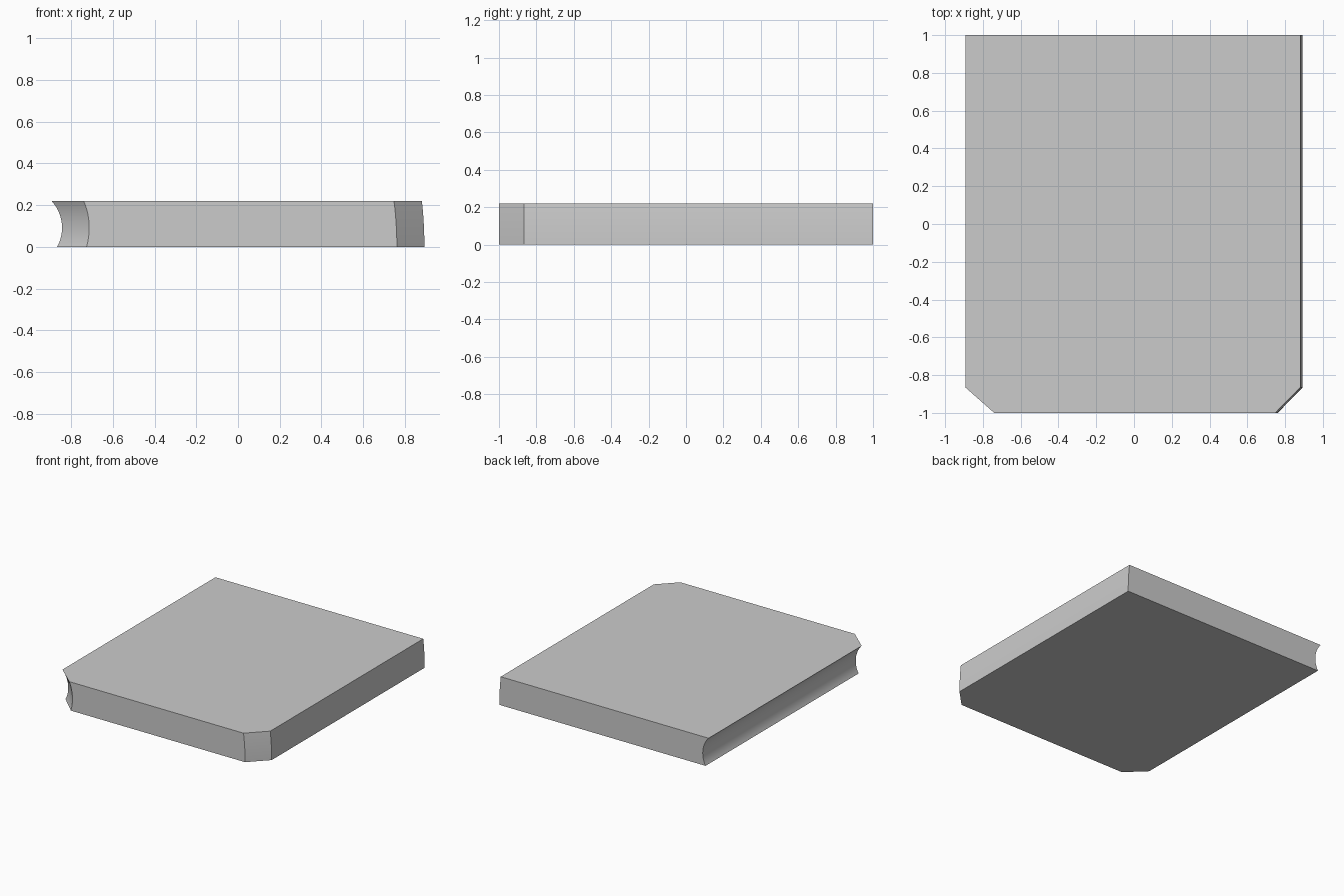
import bpy, bmesh, math

if "Cube" in bpy.data.objects:
    bpy.data.objects.remove(bpy.data.objects["Cube"])

HEIGHT = 0.22
STEPS = 20


def outline(z):
    # Left edge: scooped arc. Right edge: gently bulged arc.
    r = 0.189
    scoop = r - math.sqrt(r * r - (z - 0.092) ** 2)
    bulge = 0.012 * (z / HEIGHT) ** 2
    left, right = -0.843 - scoop, 0.893 - bulge
    front_left = -0.713 - 0.54 * scoop
    front_right = 0.761 - 1.15 * bulge
    return [(front_left, -1, z), (front_right, -1, z), (right, -0.865, z),
            (right, 1, z), (left, 1, z), (left, -0.865, z)]


# Slab: stacked outlines joined into walls, closed by flat top and bottom
bm = bmesh.new()
rings = [[bm.verts.new(p) for p in outline(HEIGHT * i / STEPS)]
         for i in range(STEPS + 1)]
for low, high in zip(rings, rings[1:]):
    for i in range(6):
        j = (i + 1) % 6
        bm.faces.new((low[i], low[j], high[j], high[i]))
bm.faces.new(rings[0][::-1])
bm.faces.new(rings[-1])
bmesh.ops.recalc_face_normals(bm, faces=bm.faces)

mesh = bpy.data.meshes.new("slab")
bm.to_mesh(mesh)
bm.free()
slab = bpy.data.objects.new("slab", mesh)
bpy.context.collection.objects.link(slab)
bpy.context.view_layer.objects.active = slab
slab.select_set(True)
bpy.ops.object.shade_smooth_by_angle(angle=math.radians(25))
